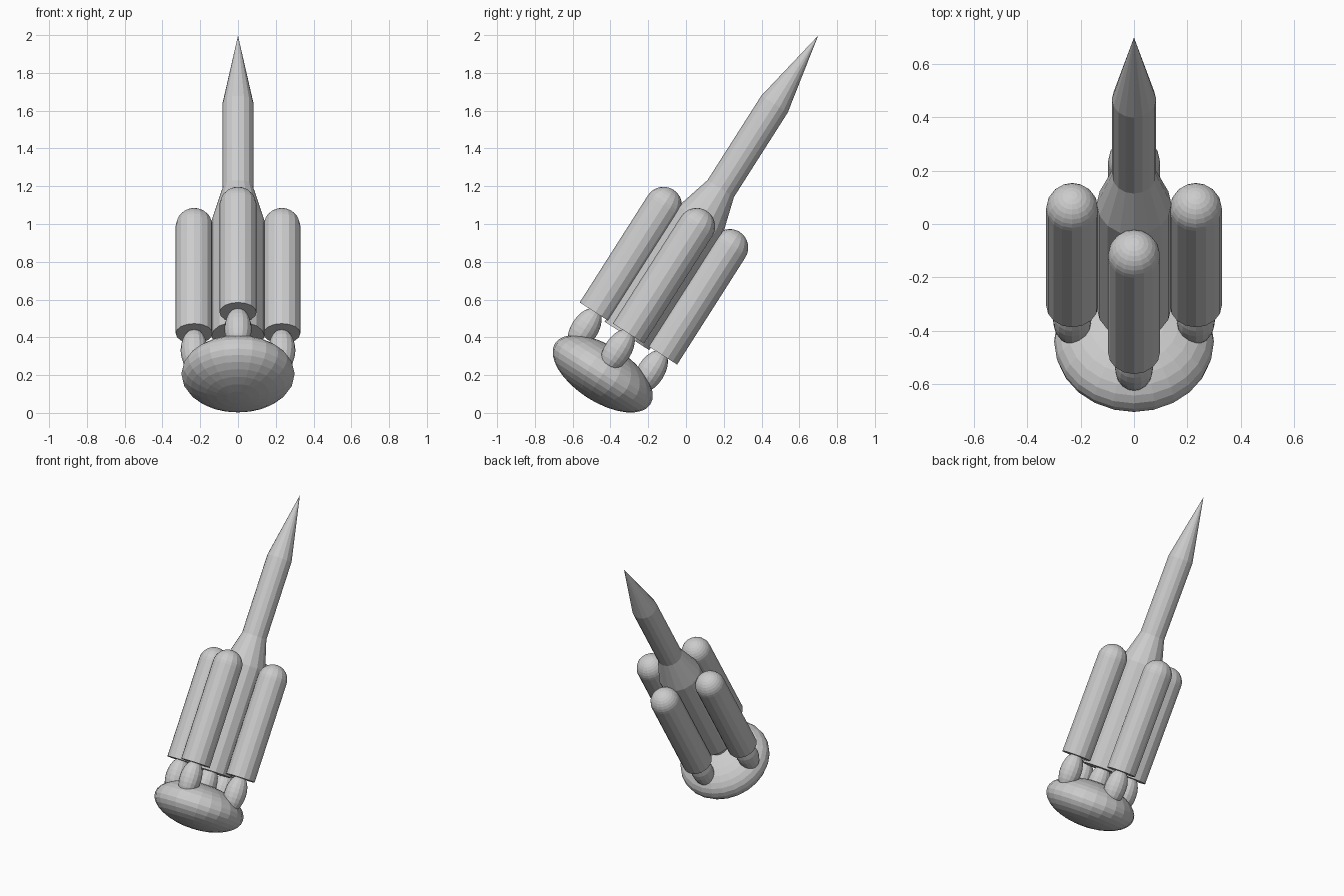
import bpy, bmesh, math
from mathutils import Matrix

if "Cube" in bpy.data.objects:
    bpy.data.objects.remove(bpy.data.objects["Cube"])

# Whole rocket leans toward +y; parts are lathed along the local z axis
TILT = Matrix.Translation((0, -0.407, 0.26)) @ Matrix.Rotation(math.radians(-32.5), 4, 'X')


def lathe(name, profile, x=0, y=0, sides=16):
    """Revolve (radius, height) points; a radius of 0 makes a pole."""
    bm = bmesh.new()
    rings = []
    for r, h in profile:
        n = 1 if r < 1e-6 else sides
        rings.append([bm.verts.new((x + r * math.cos(2 * math.pi * i / sides),
                                    y + r * math.sin(2 * math.pi * i / sides), h))
                      for i in range(n)])
    for a, b in zip(rings, rings[1:]):
        for i in range(sides):
            quad = [a[i % len(a)], a[(i + 1) % len(a)], b[(i + 1) % len(b)], b[i % len(b)]]
            bm.faces.new(list(dict.fromkeys(quad)))
    for ring in (rings[0], rings[-1]):
        if len(ring) > 1:
            bm.faces.new(ring)
    bmesh.ops.recalc_face_normals(bm, faces=bm.faces)
    mesh = bpy.data.meshes.new(name)
    bm.to_mesh(mesh)
    bm.free()
    obj = bpy.data.objects.new(name, mesh)
    obj.matrix_world = TILT
    bpy.context.collection.objects.link(obj)
    return obj


def arc(r, b, centre, start, steps):
    """Elliptical profile from a start angle up to the top pole."""
    angles = [start + (90 - start) * i / steps for i in range(steps + 1)]
    return [(r * math.cos(math.radians(a)), centre + b * math.sin(math.radians(a)))
            for a in angles]


# Core stage, shoulder, upper stage and nose
lathe("core_stage", [(0.14, 0.175), (0.14, 0.90), (0.083, 1.10)])
lathe("upper_stage", [(0.083, 1.10), (0.083, 1.63)])
lathe("nose_cone", [(0.083, 1.63), (0, 2.06)])
lathe("core_nozzle", arc(0.07, 0.125, 0.085, -90, 12))

# Four round-topped boosters with egg-shaped nozzles
places = {"right": (0.232, 0), "left": (-0.232, 0), "back": (0, 0.208), "front": (0, -0.208)}
for side, (x, y) in places.items():
    lathe(side + "_booster", [(0.098, 0.19)] + arc(0.098, 0.098, 0.862, 0, 8), x, y)
    lathe(side + "_nozzle", arc(0.072, 0.125, 0.085, -90, 12), x, y)

# Flattened exhaust cloud under the nozzles
lathe("exhaust_cloud", arc(0.3, 0.15, -0.063, -90, 16), sides=24)
